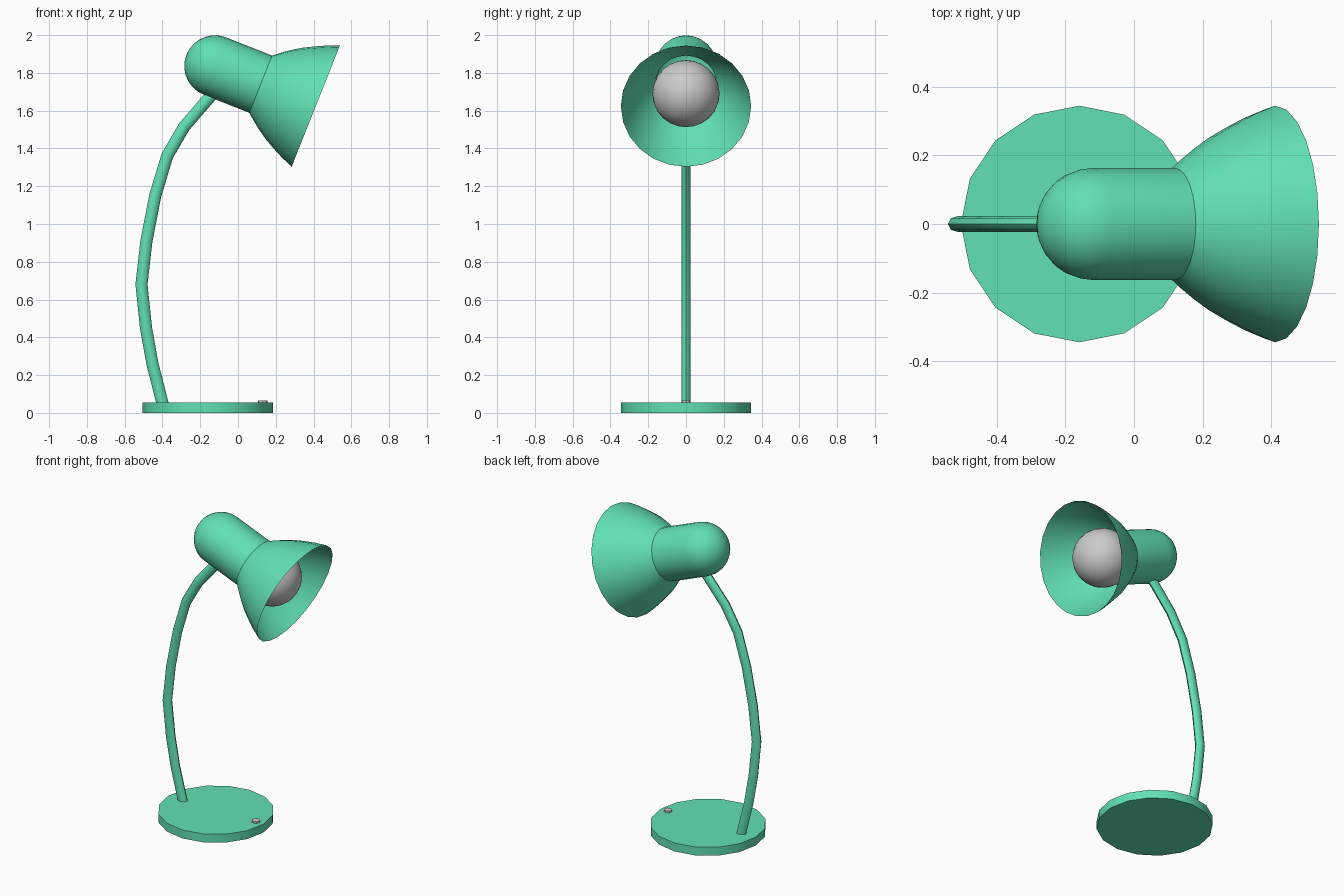
import bpy, bmesh, math
from mathutils import Matrix, Vector

if "Cube" in bpy.data.objects:
    bpy.data.objects.remove(bpy.data.objects["Cube"])

green = bpy.data.materials.new("green_enamel")
green.diffuse_color = (0.12, 0.75, 0.45, 1)
green.use_nodes = True
green.node_tree.nodes["Principled BSDF"].inputs["Base Color"].default_value = green.diffuse_color

# Frame of the tilted lamp head: local z points out of the shade
HEAD = Matrix.Translation((0.12, 0, 1.74)) @ Matrix.Rotation(math.radians(111.7), 4, 'Y')


def finish(name, bm, matrix=Matrix(), mat=None, angle=40):
    bmesh.ops.remove_doubles(bm, verts=bm.verts, dist=1e-5)
    bmesh.ops.recalc_face_normals(bm, faces=bm.faces)
    mesh = bpy.data.meshes.new(name)
    bm.to_mesh(mesh)
    bm.free()
    ob = bpy.data.objects.new(name, mesh)
    bpy.context.collection.objects.link(ob)
    ob.matrix_world = matrix
    if mat:
        mesh.materials.append(mat)
    bpy.ops.object.select_all(action='DESELECT')
    ob.select_set(True)
    bpy.context.view_layer.objects.active = ob
    bpy.ops.object.shade_smooth_by_angle(angle=math.radians(angle))
    return ob


def skin(bm, rings):
    """Join successive vertex rings with quads."""
    n = len(rings[0])
    for a, b in zip(rings, rings[1:]):
        for i in range(n):
            j = (i + 1) % n
            bm.faces.new((a[i], a[j], b[j], b[i]))


def lathe(name, profile, sides, **kw):
    """Revolve (radius, height) pairs around local z."""
    bm = bmesh.new()
    steps = [2 * math.pi * i / sides for i in range(sides)]
    skin(bm, [[bm.verts.new((r * math.cos(a), r * math.sin(a), z)) for a in steps]
              for r, z in profile])
    bmesh.ops.dissolve_degenerate(bm, edges=bm.edges, dist=1e-6)
    return finish(name, bm, **kw)


def disc(name, x, radius, z0, z1, sides, mat=None):
    bm = bmesh.new()
    bmesh.ops.create_cone(bm, cap_ends=True, segments=sides, radius1=radius,
                          radius2=radius, depth=z1 - z0)
    return finish(name, bm, Matrix.Translation((x, 0, (z0 + z1) / 2)), mat)


# Base plate and switch
disc("base", -0.16, 0.345, 0, 0.055, 16, green)
disc("switch_button", 0.13, 0.025, 0.05, 0.066, 8)

# Curved arm: oval section swept along a path in the xz plane
path = [Vector((x, 0, z)) for x, z in (
    (-0.397, 0.04), (-0.453, 0.26), (-0.487, 0.45), (-0.511, 0.68), (-0.485, 0.91),
    (-0.438, 1.15), (-0.375, 1.36), (-0.285, 1.515), (-0.16, 1.66), (-0.12, 1.705))]
bm = bmesh.new()
rings = []
for i, p in enumerate(path):
    t = (path[min(i + 1, len(path) - 1)] - path[max(i - 1, 0)]).normalized()
    side = Vector((t.z, 0, -t.x))
    rings.append([bm.verts.new(p + side * 0.032 * math.cos(a) + Vector((0, 0.024 * math.sin(a), 0)))
                  for a in (math.pi / 4 * k for k in range(8))])
skin(bm, rings)
bm.faces.new(rings[0])
bm.faces.new(rings[-1])
finish("arm", bm, mat=green, angle=50)

# Domed socket housing behind the shade
dome = [(0.163 * math.sin(a), -0.26 - 0.163 * math.cos(a))
        for a in (math.pi / 2 * k / 7 for k in range(8))]
lathe("socket_housing", dome + [(0.163, 0)], 24, matrix=HEAD, mat=green)

# Flared thin shade
lathe("shade", [(0.163, 0), (0.196, 0.04), (0.227, 0.082), (0.260, 0.132),
                (0.290, 0.188), (0.320, 0.25), (0.345, 0.314)], 24,
      matrix=HEAD, mat=green)

# Bulb
bm = bmesh.new()
bmesh.ops.create_uvsphere(bm, u_segments=24, v_segments=14, radius=0.178)
finish("bulb", bm, HEAD @ Matrix.Translation((0, 0, 0.135)))
